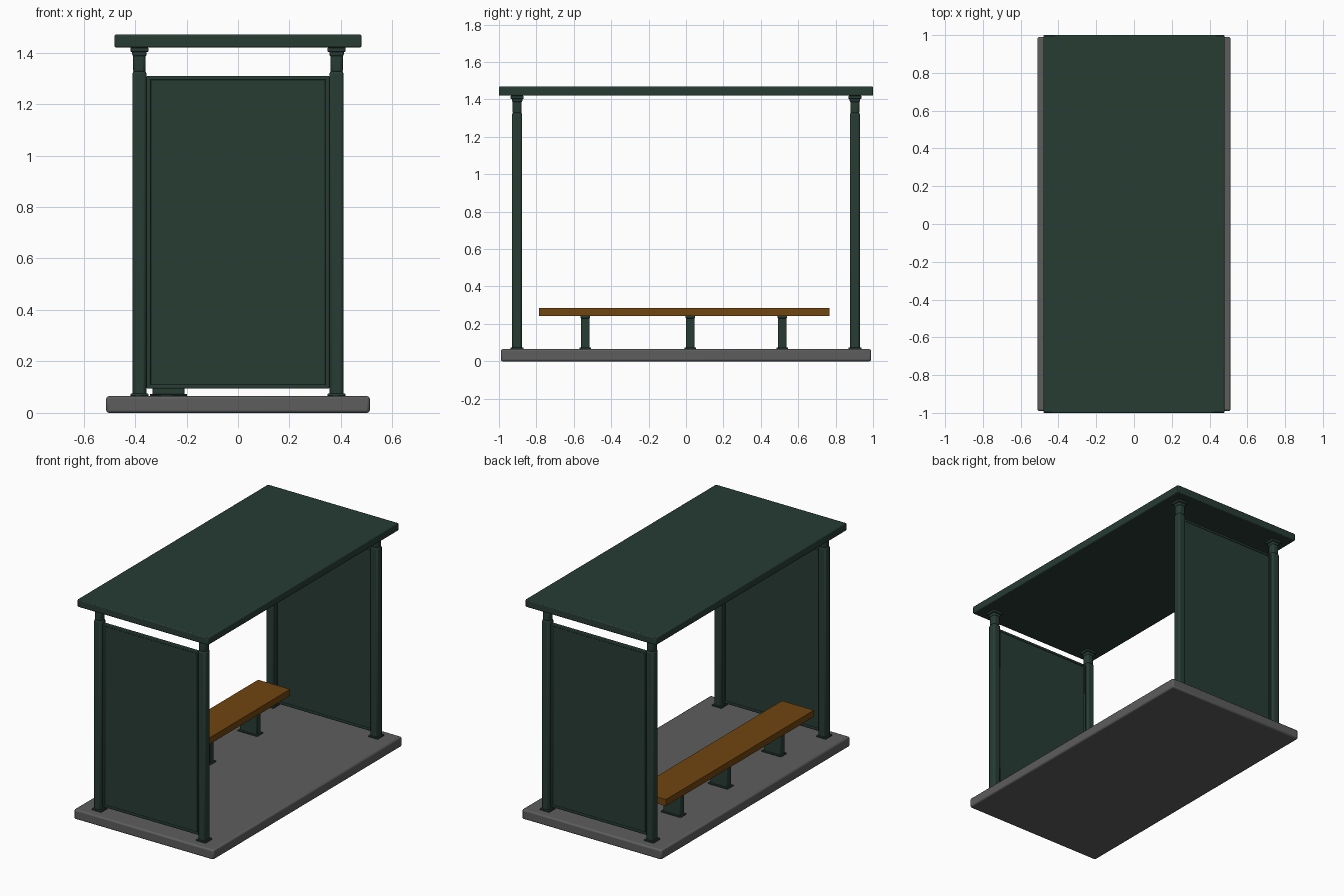
import bpy
from mathutils import Vector

cube = bpy.data.objects.get("Cube")
if cube:
    bpy.data.objects.remove(cube, do_unlink=True)


def material(name, rgb):
    m = bpy.data.materials.new(name)
    m.use_nodes = True
    m.diffuse_color = (*rgb, 1)
    bsdf = m.node_tree.nodes["Principled BSDF"]
    bsdf.inputs["Base Color"].default_value = (*rgb, 1)
    bsdf.inputs["Roughness"].default_value = 0.6
    return m


GREEN = material("dark green metal", (0.02, 0.045, 0.034))
GREY = material("grey concrete", (0.11, 0.11, 0.11))
WOOD = material("brown wood", (0.16, 0.06, 0.005))


def box(name, lo, hi, mat, bevel=0.0, segments=2):
    """Box between two corners with rounded edges."""
    lo, hi = Vector(lo), Vector(hi)
    bpy.ops.mesh.primitive_cube_add(size=1, location=(lo + hi) / 2)
    ob = bpy.context.object
    ob.name = name
    ob.scale = hi - lo
    bpy.ops.object.transform_apply(location=False, rotation=False, scale=True)
    ob.data.materials.append(mat)
    if bevel:
        mod = ob.modifiers.new("rounded edges", 'BEVEL')
        mod.width = bevel
        mod.segments = segments
        bpy.ops.object.shade_smooth_by_angle(angle=0.6)
    return ob


def block(name, x, y, z0, z1, wx, wy, mat=GREEN, bevel=0.0):
    """Upright block centred on x, y."""
    return box(name, (x - wx / 2, y - wy / 2, z0), (x + wx / 2, y + wy / 2, z1), mat, bevel)


FLOOR, ROOF = 0.065, 1.42
PX, PY = 0.383, 0.903

# Floor slab and flat roof
box("floor_slab", (-0.512, -0.99, 0), (0.512, 0.99, FLOOR), GREY, 0.01)
box("roof", (-0.48, -1, ROOF), (0.48, 1, 1.47), GREEN, 0.006)

for sy, end in ((-1, "front"), (1, "back")):
    y = sy * PY
    # Corner posts with foot plates, necks and collars
    for sx, side in ((-1, "right"), (1, "left")):
        x, tag = sx * PX, f"{end}_{side}"
        block(f"post_{tag}", x, y, FLOOR, 1.33, 0.055, 0.055, bevel=0.012)
        block(f"post_foot_{tag}", x, y, FLOOR, 0.075, 0.07, 0.07, bevel=0.003)
        block(f"post_neck_{tag}", x, y, 1.32, 1.405, 0.049, 0.049, bevel=0.012)
        block(f"post_collar_{tag}", x, y, 1.385, 1.41, 0.056, 0.056, bevel=0.008)
        block(f"post_top_plate_{tag}", x, y, 1.403, ROOF, 0.07, 0.07, bevel=0.003)
        # Clamps joining panel and post
        for i, z in enumerate((0.15, 0.7, 1.25)):
            block(f"panel_clamp_{tag}_{i}", sx * 0.352, y, z - 0.03, z + 0.03, 0.02, 0.012)
    # End panel with a thin rim
    block(f"end_panel_{end}", 0, y, 0.1, 1.305, 0.69, 0.014)
    for z, part in ((0.102, "bottom"), (1.302, "top")):
        block(f"panel_{part}_rim_{end}", 0, y, z - 0.008, z + 0.008, 0.704, 0.024, bevel=0.004)
    for sx, side in ((-1, "right"), (1, "left")):
        block(f"panel_{side}_rim_{end}", sx * 0.347, y, 0.094, 1.31, 0.016, 0.024, bevel=0.004)

# Bench along one side
box("bench_seat", (-0.39, -0.785, 0.242), (-0.155, 0.768, 0.285), WOOD)
for i, y in enumerate((-0.538, 0.022, 0.515)):
    block(f"bench_leg_{i}", -0.27, y, FLOOR, 0.242, 0.125, 0.046, bevel=0.006)
    block(f"bench_leg_foot_{i}", -0.27, y, FLOOR, 0.074, 0.145, 0.062, bevel=0.003)
    block(f"bench_leg_top_{i}", -0.27, y, 0.23, 0.243, 0.14, 0.052, bevel=0.003)
